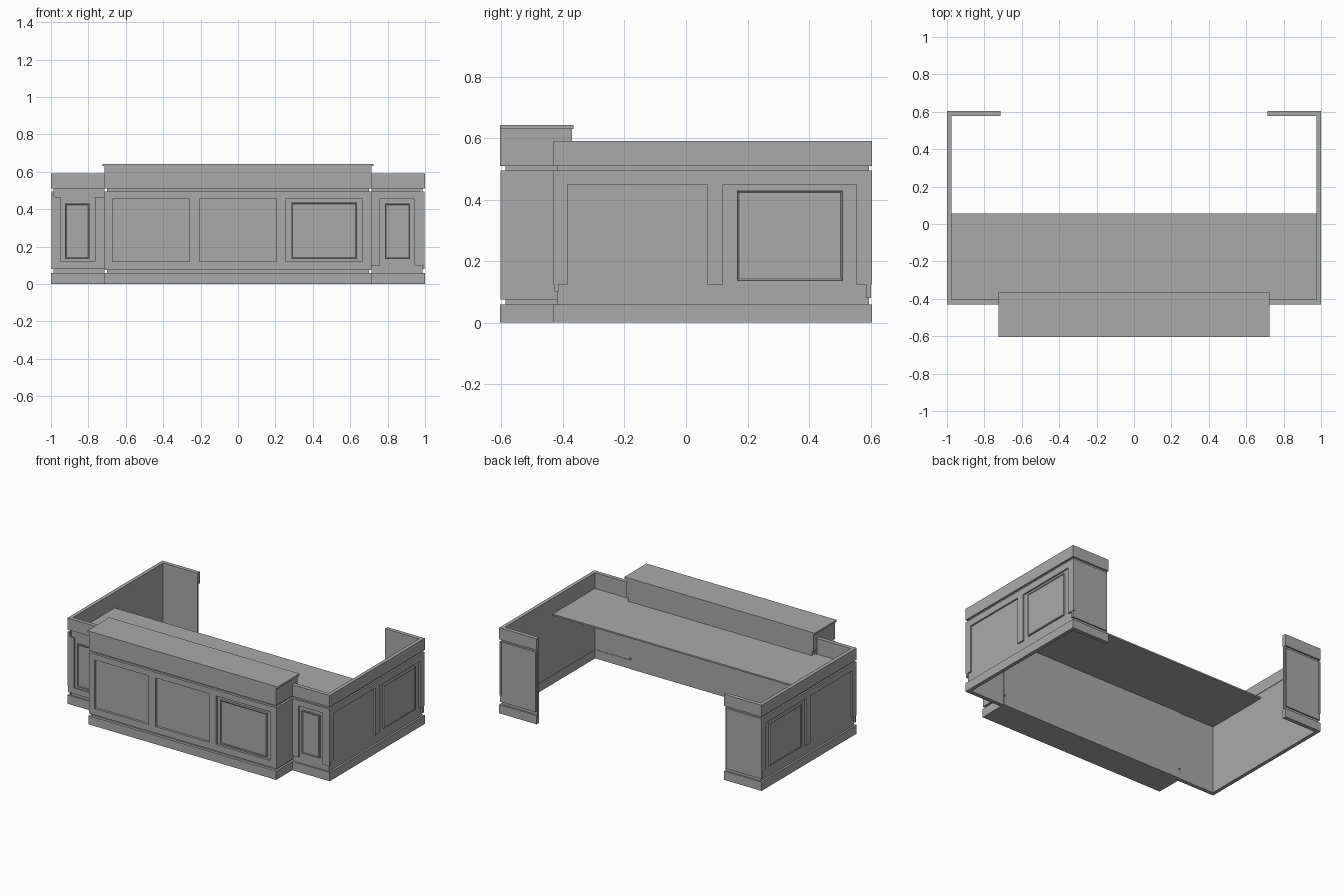
import bpy
import bmesh
from mathutils import Vector

cube = bpy.data.objects.get("Cube")
if cube:
    bpy.data.objects.remove(cube, do_unlink=True)

grey = bpy.data.materials.new("plain grey")
grey.use_nodes = True
grey.diffuse_color = (0.4, 0.4, 0.4, 1)
grey.node_tree.nodes["Principled BSDF"].inputs["Base Color"].default_value = (0.4, 0.4, 0.4, 1)


def finish(name, bm):
    mesh = bpy.data.meshes.new(name)
    bm.to_mesh(mesh)
    bm.free()
    mesh.materials.append(grey)
    obj = bpy.data.objects.new(name, mesh)
    bpy.context.collection.objects.link(obj)
    return obj


def cuboid(xs, ys, zs):
    bm = bmesh.new()
    bmesh.ops.create_cube(bm, size=1)
    for v in bm.verts:
        v.co = Vector(r[0] if c < 0 else r[1] for c, r in zip(v.co, (xs, ys, zs)))
    bmesh.ops.recalc_face_normals(bm, faces=bm.faces)
    return bm


def box(name, xs, ys, zs):
    return finish(name, cuboid(sorted(xs), sorted(ys), zs))


def plate(face, us, depth, zs):
    """Box on a wall: us runs along the wall, depth is distance from the middle."""
    d = sorted(depth)
    if face == "front":
        return us, (-d[1], -d[0]), zs
    if face == "back":
        return us, d, zs
    if face == "left":
        return d, us, zs
    return (-d[1], -d[0]), us, zs


NORMALS = {"front": (0, -1, 0), "back": (0, 1, 0), "left": (1, 0, 0), "right": (-1, 0, 0)}


def wall_part(name, face, us, depth, zs):
    return box(name, *plate(face, sorted(us), depth, zs))


def raised_panel(name, face, us, depth, zs):
    """Panel with a moulded rim around a slightly sunk field."""
    bm = cuboid(*plate(face, sorted(us), depth, zs))
    out = Vector(NORMALS[face])
    field = [f for f in bm.faces if f.normal.dot(out) > 0.9]
    bmesh.ops.inset_region(bm, faces=field, thickness=0.004)
    bmesh.ops.inset_region(bm, faces=field, thickness=0.006, depth=-0.003)
    return finish(name, bm)


def frame(name, face, us, zs, stiles, openings, depth):
    """Stiles fill the openings' height; rails run above and below when present."""
    low, high = openings
    for i, stile in enumerate(stiles):
        wall_part(f"{name}_stile_{i + 1}", face, stile, depth, openings)
    if high < zs[1]:
        wall_part(name + "_top_rail", face, us, depth, (high, zs[1]))
    if low > zs[0]:
        wall_part(name + "_bottom_rail", face, us, depth, (zs[0], low))


BASE, BAND = (0, 0.06), (0.51, 0.59)
CORE = (0.06, 0.51)

# Side walls: base, thin core, top band, framing and one raised panel each
for side in ("left", "right"):
    length = (-0.43, 0.605)
    wall_part(side + "_wall_base", side, length, (0.975, 1), BASE)
    wall_part(side + "_wall_core", side, (-0.42, 0.595), (0.978, 0.987), CORE)
    wall_part(side + "_wall_band", side, length, (0.975, 1), BAND)
    frame(side + "_wall", side, (-0.43, 0.605), (0.125, 0.495),
          [(-0.43, -0.385), (0.07, 0.12), (0.555, 0.605)], (0.125, 0.45), (0.985, 0.998))
    raised_panel(side + "_wall_panel", side, (0.165, 0.51), (0.985, 0.998), (0.135, 0.43))

# Short returns at the back and narrow front sections beside the counter
for s, side in ((1, "left"), (-1, "right")):
    span = (0.715 * s, 0.999 * s)
    for face, inner, outer in (("back", 0.578, 0.605), ("front", 0.403, 0.43)):
        name = f"{side}_{face}_section"
        wall_part(name + "_base", face, span, (inner, outer), BASE)
        wall_part(name + "_core", face, (0.715 * s, 0.986 * s),
                  (inner + 0.003, outer - 0.012), CORE)
        wall_part(name + "_band", face, span, (inner, outer), BAND)
    wall_part(side + "_return_facing", "back", (0.725 * s, 0.997 * s), (0.585, 0.602), (0.08, 0.495))

# Framing of the narrow front sections
frame("left_front", "front", (0.715, 0.997), (0.1, 0.495),
      [(0.715, 0.76), (0.945, 0.997)], (0.1, 0.455), (0.415, 0.428))
frame("right_front", "front", (-0.997, -0.715), (0.08, 0.465),
      [(-0.997, -0.95), (-0.765, -0.715)], (0.12, 0.465), (0.415, 0.428))
raised_panel("left_front_panel", "front", (0.785, 0.92), (0.415, 0.428), (0.135, 0.43))
raised_panel("right_front_panel", "front", (-0.925, -0.795), (0.415, 0.428), (0.135, 0.43))

# Central counter body with shadow grooves above and below the framing
box("counter_base", (-0.715, 0.715), (-0.605, -0.4), BASE)
box("counter_core", (-0.7, 0.7), (-0.587, -0.4), CORE)
for s, side in ((1, "left"), (-1, "right")):
    box("counter_cheek_" + side, (0.69 * s, 0.714 * s), (-0.602, -0.402), (0.075, 0.495))
frame("counter", "front", (-0.714, 0.714), (0.075, 0.495),
      [(-0.714, -0.67), (-0.26, -0.205), (0.205, 0.255), (0.665, 0.714)],
      (0.12, 0.455), (0.585, 0.603))
raised_panel("counter_panel", "front", (0.285, 0.635), (0.585, 0.602), (0.135, 0.435))

# Raised transaction top and the work surface behind it
box("counter_riser", (-0.714, 0.714), (-0.604, -0.37), (0.51, 0.63))
box("riser_back", (-0.7, 0.7), (-0.42, -0.37), (0.475, 0.51))
box("counter_top", (-0.725, 0.725), (-0.605, -0.365), (0.63, 0.643))
box("work_surface", (-0.978, 0.978), (-0.41, 0.055), (0.47, 0.48))
